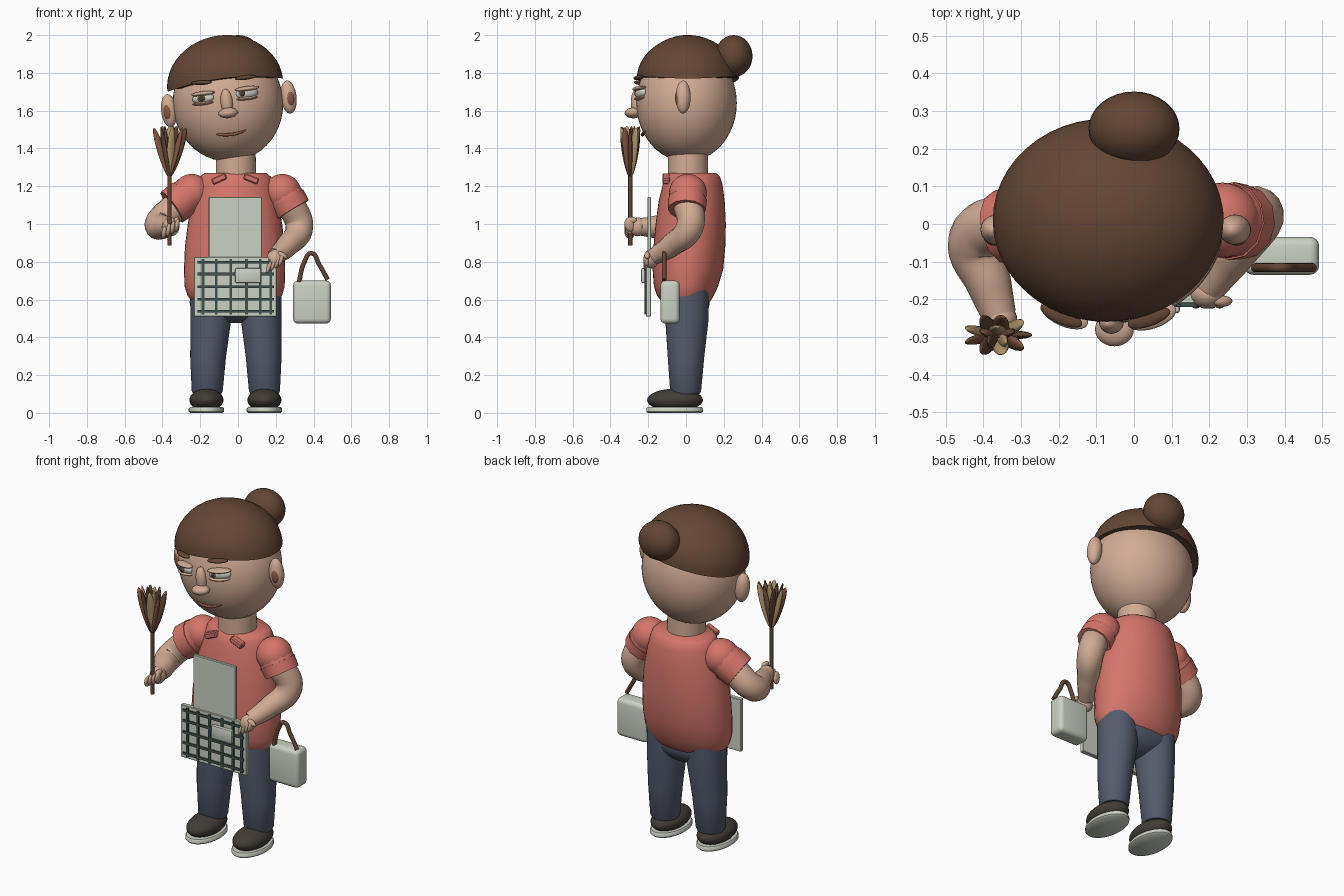
import bpy, bmesh, math
from mathutils import Matrix, Vector, Euler

if "Cube" in bpy.data.objects:
    bpy.data.objects.remove(bpy.data.objects["Cube"])

R = math.radians


def mat(name, r, g, b):
    m = bpy.data.materials.new(name)
    m.diffuse_color = (r, g, b, 1)
    m.use_nodes = True
    m.node_tree.nodes["Principled BSDF"].inputs["Base Color"].default_value = m.diffuse_color
    return m


SKIN = mat("skin", .64, .41, .30)
CORAL = mat("coral", .66, .18, .145)
DENIM = mat("denim", .09, .105, .15)
HAIR = mat("hair_brown", .125, .062, .036)
BLACK = mat("shoe_black", .055, .046, .037)
PALE = mat("pale_cloth", .60, .64, .55)
GREEN = mat("check_green", .05, .085, .075)
TAN = mat("feather_tan", .48, .33, .17)
RUST = mat("rust", .25, .10, .055)


def finish(bm, name, m, smooth=True, angle=40):
    bmesh.ops.recalc_face_normals(bm, faces=bm.faces)
    me = bpy.data.meshes.new(name)
    bm.to_mesh(me)
    bm.free()
    return add(me, name, m, smooth, angle)


def add(me, name, m, smooth=True, angle=40):
    ob = bpy.data.objects.new(name, me)
    bpy.context.collection.objects.link(ob)
    me.materials.clear()
    me.materials.append(m)
    if smooth:
        bpy.ops.object.select_all(action='DESELECT')
        ob.select_set(True)
        bpy.context.view_layer.objects.active = ob
        bpy.ops.object.shade_smooth_by_angle(angle=R(angle))
    return ob


def xform(loc, rot, scale):
    return Matrix.LocRotScale(Vector(loc), Euler([R(a) for a in rot]), Vector(scale))


def ball(name, loc, rad, m, rot=(0, 0, 0), seg=32):
    bm = bmesh.new()
    bmesh.ops.create_uvsphere(bm, u_segments=seg, v_segments=seg // 2, radius=1,
                              matrix=xform(loc, rot, rad))
    return finish(bm, name, m, angle=60)


def box(name, lo, hi, m, bevel=0.0, seg=1, rot=(0, 0, 0)):
    bm = bmesh.new()
    c = [(a + b) / 2 for a, b in zip(lo, hi)]
    bmesh.ops.create_cube(bm, size=1, matrix=xform((0, 0, 0), (0, 0, 0), [b - a for a, b in zip(lo, hi)]))
    if bevel:
        bmesh.ops.bevel(bm, geom=bm.edges[:], offset=bevel, segments=seg, profile=.5, affect='EDGES')
    bm.transform(xform(c, rot, (1, 1, 1)))
    return finish(bm, name, m, smooth=seg > 1)


def tube(name, pts, m, curved=True, res=4):
    """Round tube through (x, y, z, radius) points."""
    cu = bpy.data.curves.new(name, 'CURVE')
    cu.dimensions = '3D'
    cu.bevel_depth, cu.bevel_resolution, cu.use_fill_caps = 1, res, True
    cu.resolution_u = 8
    sp = cu.splines.new('BEZIER')
    sp.bezier_points.add(len(pts) - 1)
    for p, q in zip(sp.bezier_points, pts):
        p.co, p.radius = q[:3], q[3]
        p.handle_left_type = p.handle_right_type = 'AUTO' if curved else 'VECTOR'
    ob = bpy.data.objects.new(name, cu)
    bpy.context.collection.objects.link(ob)
    bpy.context.view_layer.update()
    me = bpy.data.meshes.new_from_object(ob.evaluated_get(bpy.context.evaluated_depsgraph_get()))
    bpy.data.objects.remove(ob)
    return add(me, name, m)


def loft(name, rings, m, n=40):
    """Skin through ellipses given as (z, cx, cy, rx, ry)."""
    bm = bmesh.new()
    loops = [[bm.verts.new((cx + rx * math.cos(2 * math.pi * i / n),
                            cy + ry * math.sin(2 * math.pi * i / n), z)) for i in range(n)]
             for z, cx, cy, rx, ry in rings]
    for a, b in zip(loops, loops[1:]):
        for i in range(n):
            bm.faces.new((a[i], a[(i + 1) % n], b[(i + 1) % n], b[i]))
    bm.faces.new(loops[0])
    bm.faces.new(loops[-1])
    return finish(bm, name, m, angle=45)


# --- head, tilted sideways
T = -6.6
ball("head", (-.053, .003, 1.64), (.292, .266, .31), SKIN, (0, T, 0), 48)
loft("neck", [(1.15, -.01, .01, .108, .108), (1.4, -.012, .01, .105, .105)], SKIN)

# --- hair cap: half dome with the rim raised at front and back
bm = bmesh.new()
bmesh.ops.create_uvsphere(bm, u_segments=48, v_segments=24, radius=1)
bmesh.ops.bisect_plane(bm, geom=bm.verts[:] + bm.edges[:] + bm.faces[:], dist=1e-4,
                       plane_co=(0, 0, 0), plane_no=(0, 0, 1), clear_inner=True)
bmesh.ops.holes_fill(bm, edges=[e for e in bm.edges if e.is_boundary], sides=0)
for v in bm.verts:
    v.co.z += .14 * v.co.y ** 2 * (1 - v.co.z)
bm.transform(xform((-.068, .01, 1.735), (0, T, 0), (.308, .27, .265)))
finish(bm, "hair_cap", HAIR, angle=50)
ball("hair_bun", (0, .253, 1.889), (.121, .099, .111), HAIR)

# --- ears
for side, x, z in (("left", -.365, 1.6), ("right", .268, 1.672)):
    s = -1 if x < 0 else 1
    ball(side + "_ear", (x, -.015, z), (.042, .04, .088), SKIN, (0, T, 0))
    ball(side + "_inner_ear", (x + s * .006, -.036, z - .005), (.026, .022, .05), RUST, (0, T, 0), 16)

# --- eyes, lids and brows
for side, x, z, y, yaw, px in (("left", -.185, 1.665, -.232, -24, -.195), ("right", .048, 1.692, -.238, 19, .026)):
    rot = (0, T, yaw)
    ball(side + "_eye", (x, y, z), (.062, .026, .03), PALE, rot, 24)
    ball(side + "_iris", (px, y - .022, z - .001), (.022, .009, .02), RUST, rot, 16)
    ball(side + "_pupil", (px, y - .028, z - .001), (.014, .007, .014), BLACK, rot, 16)
    ball(side + "_upper_lid", (x, y - .008, z + .025), (.068, .032, .013), SKIN, rot, 24)
    ball(side + "_lower_lid", (x, y - .004, z - .026), (.06, .029, .01), SKIN, rot, 24)
    ball(side + "_brow", (x - .008, y - .012, z + .083), (.06, .022, .012), HAIR, (0, T + (4 if x < 0 else 0), yaw), 24)

# --- nose and mouth
ball("nose_bridge", (-.06, -.262, 1.645), (.032, .03, .07), SKIN, (0, T, 0), 24)
ball("nose_tip", (-.052, -.28, 1.588), (.052, .045, .028), SKIN, (0, T, 0), 24)
tube("mouth", [(-.112, -.222, 1.474, .005), (-.07, -.23, 1.472, .008),
               (-.015, -.23, 1.477, .008), (.042, -.213, 1.497, .005)], RUST)

# --- shirt
loft("shirt", [(.555, -.015, 0, .17, .09), (.585, -.015, 0, .225, .125), (.62, -.017, -.003, .25, .15),
               (.67, -.018, 0, .265, .17), (.76, -.018, .01, .268, .187), (.88, -.017, .018, .264, .19),
               (1.0, -.016, .025, .25, .186), (1.12, -.015, .03, .227, .175), (1.21, -.014, .035, .202, .158),
               (1.25, -.014, .035, .188, .145), (1.27, -.014, .035, .165, .125)], CORAL)
for x, a in ((-.1, -24), (.07, 22)):
    box("collar_tab", (x - .04, -.125, 1.222), (x + .04, -.085, 1.256), CORAL, .006, 1, (0, a, 0))

# --- sleeves
for side, a, b in (("left", (-.245, .015, 1.165), (-.35, -.01, 1.09)),
                   ("right", (.235, .01, 1.165), (.29, .005, 1.075))):
    a, b = Vector(a), Vector(b)
    ball(side + "_shoulder", a, (.1, .1, .1), CORAL)
    tube(side + "_sleeve", [(*a, .096), (*a.lerp(b, .45), .1)], CORAL, False)
    tube(side + "_cuff", [(*a.lerp(b, .4), .104), (*b, .1)], CORAL, False)

# --- arms and hands
tube("left_arm", [(-.3, .01, 1.12, .078), (-.42, -.045, 1.0, .075), (-.385, -.16, .985, .06),
                  (-.358, -.245, .985, .046)], SKIN, res=6)
tube("right_arm", [(.27, .005, 1.12, .078), (.325, .02, .985, .074), (.26, -.08, .885, .06),
                   (.2, -.165, .83, .046)], SKIN, res=6)
ball("left_hand", (-.355, -.255, .985), (.045, .045, .05), SKIN, seg=24)
ball("right_hand", (.195, -.185, .815), (.045, .04, .052), SKIN, (0, 25, 0), 24)
for i in range(4):
    ball("left_finger", (-.392 + i * .023, -.3, .955 + i * .013), (.013, .026, .036), SKIN, (15, 10, 0), 16)
    ball("right_finger", (.165 + i * .021, -.208, .775 + i * .012), (.012, .017, .036), SKIN, (0, 18, 0), 16)
ball("left_thumb", (-.325, -.29, 1.02), (.015, .03, .018), SKIN, seg=16)
ball("right_thumb", (.235, -.205, .835), (.03, .015, .015), SKIN, (0, 30, 0), 16)

# --- trousers
ball("hips", (-.015, 0, .585), (.242, .125, .11), DENIM)
for side, tx, bx in (("left", -.143, -.163), ("right", .122, .14)):
    loft(side + "_leg", [(.1, bx, -.002, .074, .074), (.115, bx, -.002, .082, .082), (.3, bx * .97, 0, .095, .097),
                         (.5, tx, .005, .108, .115), (.66, tx, .005, .11, .115)], DENIM)

# --- shoes
for side, x in (("left", -.167), ("right", .14)):
    ball(side + "_shoe", (x, -.058, .068), (.09, .148, .06), BLACK)
    loft(side + "_sole", [(0, x, -.06, .086, .142), (.007, x, -.06, .094, .15),
                          (.022, x, -.06, .094, .15), (.03, x, -.06, .088, .145)], PALE)

# --- apron: bib, checked skirt and pocket
box("apron_bib", (-.155, -.205, .8), (.127, -.186, 1.142), PALE, .003)
box("apron_skirt", (-.234, -.212, .51), (.205, -.186, .825), PALE, .003)
for z in (.797, .735, .667, .602, .538):
    box("check_row", (-.215, -.22, z - .007), (.19, -.211, z + .007), GREEN)
for x in (-.185, -.115, -.038, .045, .118, .174):
    box("check_column", (x - .007, -.219, .522), (x + .007, -.211, .815), GREEN)
box("apron_pocket", (-.015, -.237, .687), (.122, -.212, .767), PALE, .008, 2)

# --- feather duster
tube("duster_handle", [(-.363, -.295, .885, .011), (-.363, -.295, 1.3, .011)], HAIR, False)
base = Vector((-.363, -.295, 1.25))
colors = (HAIR, TAN, RUST)
for count, spread, start in ((9, .34, 0), (5, .15, .3)):
    for i in range(count):
        a = start + 2 * math.pi * i / count
        d = Vector((math.cos(a) * spread, math.sin(a) * spread * .55, 1)).normalized()
        q = d.to_track_quat('Z', 'Y') @ Euler((0, 0, a)).to_quaternion()
        bm = bmesh.new()
        bmesh.ops.create_uvsphere(bm, u_segments=12, v_segments=10, radius=1)
        bm.transform(Matrix.LocRotScale(base + d * .132, q, Vector((.012, .024, .14))))
        finish(bm, "feather", colors[i % 3], angle=60)

# --- bag with arched handle
box("bag", (.292, -.135, .473), (.492, -.034, .7), PALE, .025, 4)
tube("bag_handle", [(.322, -.116, .69, .012), (.352, -.116, .8, .012), (.388, -.116, .845, .012),
                    (.43, -.116, .785, .012), (.475, -.116, .705, .012)], HAIR)
